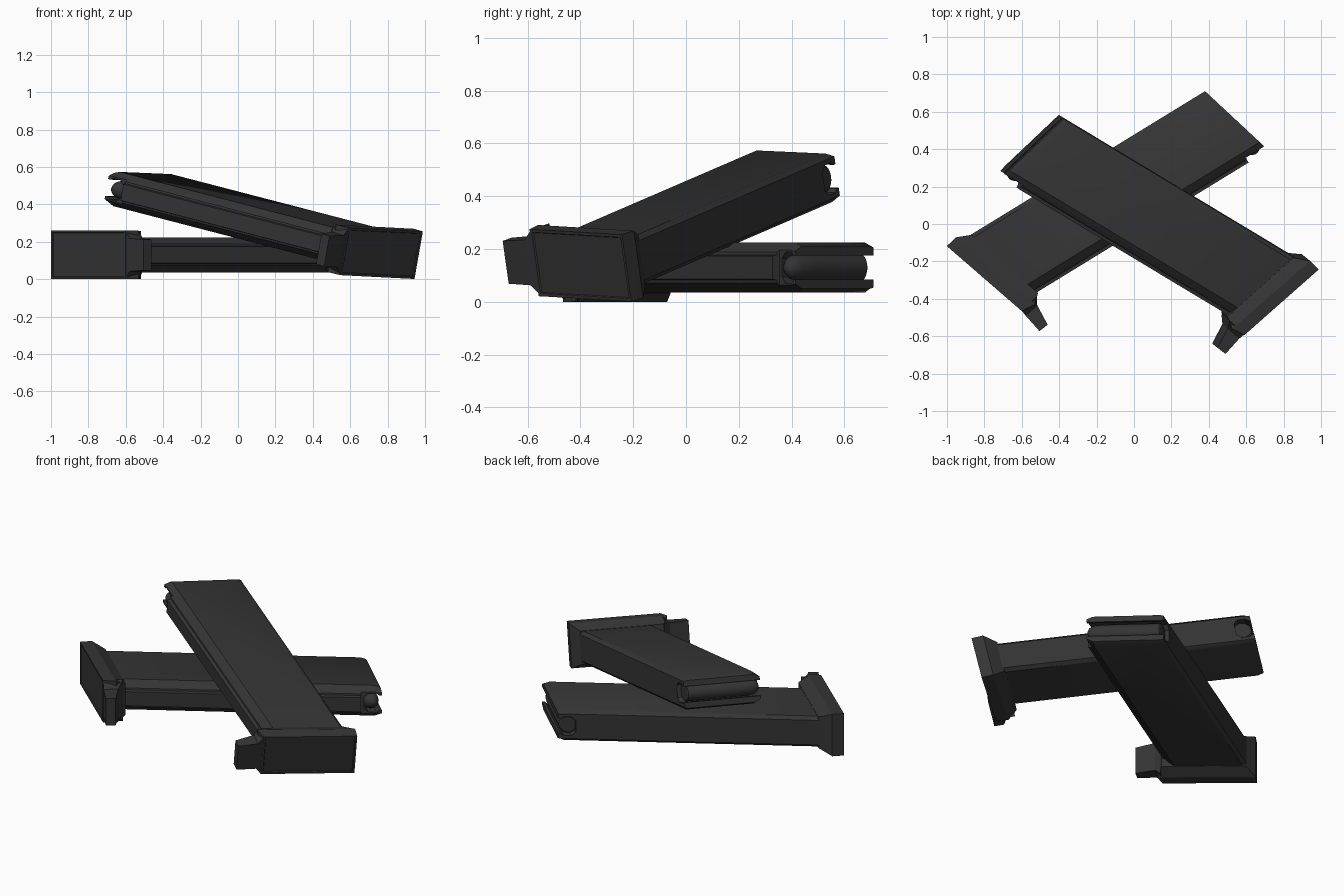
import bpy, bmesh, math
from mathutils import Matrix, Vector

if "Cube" in bpy.data.objects:
    bpy.data.objects.remove(bpy.data.objects["Cube"])

mat = bpy.data.materials.new("dark_metal")
mat.diffuse_color = (0.035, 0.035, 0.035, 1)
mat.use_nodes = True
mat.node_tree.nodes["Principled BSDF"].inputs["Base Color"].default_value = mat.diffuse_color

# Magazine axes: u = along the body, v = towards the back, w = thickness


def frame(u, v, local, world):
    u = Vector(u).normalized()
    v = Vector(v)
    v = (v - u * v.dot(u)).normalized()
    w = u.cross(v)
    m = Matrix((u, v, w)).transposed().to_4x4()
    m.translation = Vector(world) - m.to_3x3() @ Vector(local)
    return m


def finish(name, bm, m, smooth=True):
    bmesh.ops.recalc_face_normals(bm, faces=bm.faces)
    bm.transform(m)
    me = bpy.data.meshes.new(name)
    bm.to_mesh(me)
    bm.free()
    me.materials.append(mat)
    ob = bpy.data.objects.new(name, me)
    bpy.context.collection.objects.link(ob)
    if smooth:
        bpy.context.view_layer.objects.active = ob
        ob.select_set(True)
        bpy.ops.object.shade_smooth_by_angle(angle=math.radians(28))
        ob.select_set(False)
    return ob


def loft(loops):
    bm = bmesh.new()
    rings = [[bm.verts.new(p) for p in lp] for lp in loops]
    n = len(rings[0])
    for a, b in zip(rings, rings[1:]):
        for i in range(n):
            bm.faces.new((a[i], a[(i + 1) % n], b[(i + 1) % n], b[i]))
    start = bm.faces.new(rings[0][::-1])
    bm.faces.new(rings[-1])
    return bm, start


def end_u(v):
    return 0.695 + 0.278 * (0.407 - v)


def base_u(v):
    return -0.80 + 0.317 * (0.40 - v)


def rect(front, back, h):
    (uf, vf), (ub, vb) = front, back
    return [(uf, vf, -h), (ub, vb, -h), (ub, vb, h), (uf, vf, h)]


def cut(ob, cutter):
    cutter.hide_render = True
    cutter.hide_viewport = True
    md = ob.modifiers.new("cut", 'BOOLEAN')
    md.operation = 'DIFFERENCE'
    md.solver = 'EXACT'
    md.object = cutter


def magazine(tag, m):
    # Body: ribbed front, chamfered back, slanted ends
    half = [(-0.040, 0.044), (-0.022, 0.048), (-0.020, 0.058), (0.022, 0.094),
            (0.388, 0.094), (0.407, 0.076)]
    sec = half + [(v, -w) for v, w in reversed(half)]
    body, _ = loft([
        [(base_u(v), v, w) for v, w in sec],
        [(end_u(v) - 0.035, v, w) for v, w in sec],
        [(end_u(v), v, max(-0.08, min(0.08, w))) for v, w in sec]])
    body = finish(tag + "_body", body, m)

    # Feed opening between the lips, and the lowered front wall
    slot, _ = loft([[(end_u(v) + d, v, w) for d, w in
                     ((-0.10, -0.035), (-0.075, -0.058), (-0.03, -0.058), (-0.015, -0.046), (0.1, -0.046),
                      (0.1, 0.046), (-0.015, 0.046), (-0.03, 0.058), (-0.075, 0.058), (-0.10, 0.035))]
                    for v in (-0.2, 0.6)])
    cut(body, finish(tag + "_slot_cutter", slot, m, False))
    front, _ = loft([rect((0.694, -0.3), (0.694, -0.010), 0.2),
                     rect((1.0, -0.3), (1.0, -0.010), 0.2)])
    cut(body, finish(tag + "_front_cutter", front, m, False))

    # Cartridge under the lips with a round nose
    loops = []
    for v, r in ((0.385, 0.046), (0.380, 0.052), (0.12, 0.052), (0.035, 0.050),
                 (0.012, 0.045), (-0.006, 0.034), (-0.016, 0.020), (-0.021, 0.006)):
        loops.append([(end_u(v) - 0.06 + r * math.cos(i * math.pi / 10), v,
                       r * math.sin(i * math.pi / 10)) for i in range(20)])
    finish(tag + "_cartridge", loft(loops)[0], m)

    # Flared base plate with an inset panel underneath
    base, bottom = loft([
        rect((-0.755, -0.083), (-0.915, 0.422), 0.130),
        rect((-0.680, -0.090), (-0.850, 0.437), 0.130),
        rect((-0.630, -0.047), (-0.770, 0.404), 0.096)])
    bmesh.ops.recalc_face_normals(base, faces=base.faces)
    bmesh.ops.inset_region(base, faces=[bottom], thickness=0.016)
    bmesh.ops.inset_region(base, faces=[bottom], thickness=0.004, depth=-0.006)
    finish(tag + "_base_plate", base, m, False)

    # Toe at the front of the base plate
    toe, _ = loft([
        rect((-0.755, -0.075), (-0.645, -0.060), 0.128),
        rect((-0.750, -0.115), (-0.668, -0.100), 0.088),
        rect((-0.730, -0.224), (-0.675, -0.218), 0.083)])
    finish(tag + "_toe", toe, m, False)


# Lower magazine lies flat, upper one leans across it
a = math.radians(31.5)
magazine("lower_magazine", frame((math.cos(a), math.sin(a), 0),
                                 (-math.sin(a), math.cos(a), 0), (0, 0, 0), (0, 0, 0.13)))
magazine("upper_magazine", frame((-0.836, 0.503, 0.217), (0.515, 0.857, 0.03),
                                 (-0.915, 0.422, 0), (0.966, -0.225, 0.128)))
